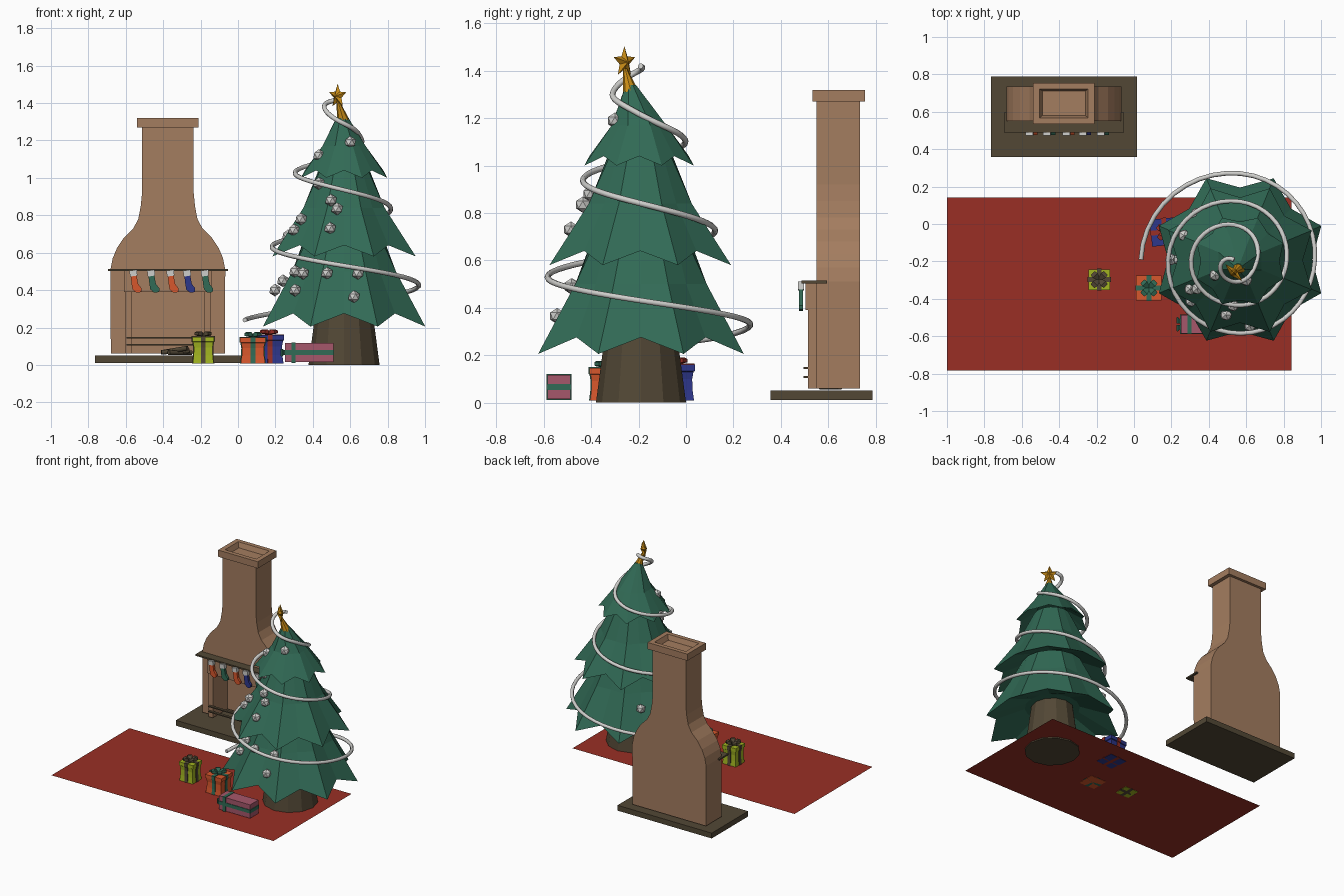
import bpy, bmesh, math
from mathutils import Vector, Matrix

if "Cube" in bpy.data.objects:
    bpy.data.objects.remove(bpy.data.objects["Cube"])

def mat(name, r, g, b):
    m = bpy.data.materials.new(name)
    m.diffuse_color = (r, g, b, 1)
    m.use_nodes = True
    m.node_tree.nodes["Principled BSDF"].inputs["Base Color"].default_value = m.diffuse_color
    return m

RED = mat("rug_red", .32, .028, .018)
GREEN = mat("pine_green", .031, .145, .092)
BRICK = mat("brick_tan", .37, .205, .115)
DARK = mat("dark_brown", .085, .064, .036)
ORANGE = mat("orange", .68, .095, .025)
BLUE = mat("blue", .027, .038, .26)
LIME = mat("lime", .36, .46, .015)
PINK = mat("pink", .38, .095, .145)
WHITE = mat("silver_white", .62, .62, .60)
GOLD = mat("gold", .58, .26, .008)

def mesh(name, verts, faces, m):
    """Mesh object from points and faces, with normals made consistent."""
    bm = bmesh.new()
    vs = [bm.verts.new(v) for v in verts]
    for f in faces:
        bm.faces.new([vs[i] for i in f])
    bmesh.ops.recalc_face_normals(bm, faces=bm.faces)
    me = bpy.data.meshes.new(name)
    bm.to_mesh(me)
    bm.free()
    me.materials.append(m)
    ob = bpy.data.objects.new(name, me)
    bpy.context.collection.objects.link(ob)
    return ob

def loft(name, rings, m, caps=True):
    """Skin a list of rings that have equal point counts."""
    n = len(rings[0])
    faces = [(k*n+i, k*n+(i+1) % n, (k+1)*n+(i+1) % n, (k+1)*n+i)
             for k in range(len(rings)-1) for i in range(n)]
    if caps:
        faces += [tuple(range(n)), tuple(range((len(rings)-1)*n, len(rings)*n))]
    return mesh(name, [p for r in rings for p in r], faces, m)

def rect(x0, x1, y0, y1, z):
    return [(x0, y0, z), (x1, y0, z), (x1, y1, z), (x0, y1, z)]

def box(name, x0, x1, y0, y1, z0, z1, m):
    return loft(name, [rect(x0, x1, y0, y1, z0), rect(x0, x1, y0, y1, z1)], m)

def circle(c, r, n, z):
    return [(c[0]+r*math.cos(2*math.pi*i/n), c[1]+r*math.sin(2*math.pi*i/n), z) for i in range(n)]

def extrude_y(name, outline, y0, y1, m):
    return loft(name, [[(x, y, z) for x, z in outline] for y in (y0, y1)], m)

def tube(name, pts, r, m, n=6):
    cu = bpy.data.curves.new(name, 'CURVE')
    cu.dimensions, cu.bevel_depth, cu.bevel_resolution, cu.use_fill_caps = '3D', r, n//2-2, True
    sp = cu.splines.new('POLY')
    sp.points.add(len(pts)-1)
    for p, q in zip(sp.points, pts):
        p.co = (*q, 1)
    cu.materials.append(m)
    ob = bpy.data.objects.new(name, cu)
    bpy.context.collection.objects.link(ob)
    return ob

# Rug
mesh("rug", rect(-1, .843, -.783, .142, .01), [(0, 1, 2, 3)], RED)

# Tree trunk
CX, CY = .567, -.19
loft("tree_trunk", [circle((CX, CY), .19, 12, 0), circle((CX, CY), .145, 12, .34)], DARK)

# Tree tiers: zigzag skirts with 8 tips and a hollow underside
def zigzag(c, r_tip, r_dip, z_tip, z_dip):
    pts = []
    for i in range(16):
        a = math.radians(22.5*i)
        r, z = (r_tip, z_tip) if i % 2 else (r_dip, z_dip)
        pts.append((c[0]+r*math.cos(a), c[1]+r*math.sin(a), z))
    return pts

tiers = [("lower", (CX, CY), .47, .385, .205, .275, .30, .27, .50, .21, .68),
         ("middle", (CX, CY-.003), .415, .335, .58, .64, .235, .215, .84, .125, 1.07),
         ("upper", (CX, CY-.008), .25, .21, 1.0, 1.04, .125, .115, 1.17, .022, 1.34)]
for name, c, rt, rd, zt, zd, mt, md, mz, top, ztop in tiers:
    tip = (c[0]-.01, c[1]-.035) if name == "upper" else c
    loft(name+"_branches", [circle(c, .1*rt/.25, 16, zd+.07), zigzag(c, rt, rd, zt, zd),
                            zigzag(c, mt, md, mz, mz), circle(tip, top, 16, ztop)], GREEN)

# Star with its cone socket, facing the front left corner
cone_top = (.535, -.257)
loft("star_socket", [circle((.563, -.232), .034, 8, 1.31), circle(cone_top, .008, 8, 1.41)], GOLD)
star = []
for i in range(10):
    a, r = math.pi/2+i*math.pi/5, (.03 if i % 2 else .067)
    star.append((r*math.cos(a), 0, r*math.sin(a)))
star += [(0, -.022, 0), (0, .022, 0)]
ob = mesh("star", star, [(i, (i+1) % 10, c) for i in range(10) for c in (10, 11)], GOLD)
ob.matrix_world = Matrix.Translation((.533, -.26, 1.437)) @ Matrix.Rotation(-math.pi/4, 4, 'Z')

# Garland: radius and height at each quarter turn, clockwise from the left
quarters = [(.53, .24), (.46, .335), (.40, .43), (.395, .53), (.385, .635), (.31, .735), (.25, .84),
            (.245, .935), (.262, 1.03), (.18, 1.12), (.10, 1.22), (.10, 1.30), (.075, 1.39), (.03, 1.42)]
path, steps = [], 10
for k in range(len(quarters)-1):
    p = [quarters[min(max(j, 0), len(quarters)-1)] for j in (k-1, k, k+1, k+2)]
    for s in range(steps + (k == len(quarters)-2)):
        t = s/steps
        r, z = [.5*(2*p[1][d]+(p[2][d]-p[0][d])*t+(2*p[0][d]-5*p[1][d]+4*p[2][d]-p[3][d])*t*t
                    + (3*p[1][d]-p[0][d]-3*p[2][d]+p[3][d])*t**3) for d in (0, 1)]
        a = math.pi-(k+t)*math.pi/2
        lean = max(0, z-1.1)*.1
        path.append((CX-lean+r*math.cos(a), CY-lean+r*math.sin(a), z))
tube("garland", path, .0125, WHITE, 8)

# Baubles on the front left of the tree: x, height, side (-1 front, 1 back)
def cone_radius(z):
    for z0, r0, z1, r1 in ((1.0, .23, 1.33, .03), (.59, .38, 1.0, .16), (.2, .43, .59, .26)):
        if z >= z0:
            return r0+(r1-r0)*(z-z0)/(z1-z0)

baubles = [(.60, 1.19, -1), (.433, 1.12, -1), (.433, .97, -1), (.497, .88, -1), (.53, .835, -1),
           (.337, .78, -1), (.492, .73, -1), (.30, .72, -1), (.267, .69, 1), (.305, .50, -1),
           (.348, .49, -1), (.476, .49, -1), (.642, .49, -1), (.24, .45, 1), (.198, .40, -1),
           (.305, .40, -1), (.62, .365, -1), (.335, .41, 1)]
for x, z, side in baubles:
    y = CY+side*math.sqrt(max(0, cone_radius(z)**2-(x-CX)**2))
    bpy.ops.mesh.primitive_ico_sphere_add(subdivisions=1, radius=.034, location=(x, y, z))
    bpy.context.object.name = "bauble"
    bpy.context.object.data.materials.append(WHITE)

# Fireplace: hearth slab, curved chimney breast with an open firebox, back wall
FX = -.375
box("hearth", -.765, .017, .357, .788, .01, .05, DARK)
side = [(.305, .06), (.307, .51), (.295, .57), (.272, .625), (.235, .68), (.185, .73),
        (.158, .78), (.145, .85), (.138, .92), (.138, 1.28)]
arch = [(FX+w, z) for w, z in side] + [(FX-w, z) for w, z in reversed(side)]
opening = [(FX-.195, .06), (FX-.195, .39), (FX+.195, .39), (FX+.195, .06)]
extrude_y("chimney_breast", arch+opening, .55, .69, BRICK)
extrude_y("chimney_back", arch, .69, .735, BRICK)

# Chimney cap: hollow frame
def cap_ring(w, d, z):
    return rect(FX-w, FX+w, .645-d, .645+d, z)
loft("chimney_cap", [cap_ring(.138, .09, 1.27), cap_ring(.165, .11, 1.27), cap_ring(.165, .11, 1.32),
                     cap_ring(.13, .078, 1.32), cap_ring(.115, .065, 1.283)], BRICK)

# Mantel: header, two posts, shelf
box("mantel_header", -.61, -.143, .505, .55, .39, .503, BRICK)
for s in (-1, 1):
    box("mantel_post", FX+s*.212-.017, FX+s*.212+.017, .515, .55, .06, .39, BRICK)
box("mantel_shelf", -.695, -.053, .488, .595, .503, .514, DARK)

# Fire guard bars and logs
for z in (.107, .146):
    box("guard_bar", -.595, -.15, .497, .517, z-.004, z+.004, DARK)
for a, b in (((-.41, .6, .068), (-.26, .62, .075)), ((-.40, .64, .068), (-.27, .57, .09)),
             ((-.37, .57, .066), (-.25, .65, .066))):
    tube("log", [a, b], .014, DARK)

# Stockings
sock = [(-.024, .09), (.008, .09), (.016, .045), (.034, .022), (.034, .006), (.022, -.002),
        (.004, 0), (-.014, .016), (-.018, .04)]
for x, m in zip((-.55, -.455, -.352, -.263, -.168), (ORANGE, GREEN, ORANGE, BLUE, GREEN)):
    extrude_y("stocking", [(x+u, .388+v) for u, v in sock], .476, .494, m)
    extrude_y("stocking_cuff", [(x+u, .388+v) for u, v in
              ((-.031, .115), (.009, .122), (.012, .09), (-.027, .084))], .472, .498, WHITE)

# Gifts: pinched box, crossed ribbons and a bow of four loops
def gift(name, c, hx, hy, h, m, ribbon, turn=0, pinch=.86, bow=True):
    levels = [(0, .96), (.3, pinch+.02), (.6, pinch), (.8, .93), (.82, 1), (1, 1)] if pinch < 1 else [(0, 1), (1, 1)]
    parts = []
    def stack(label, wx, wy, mt, grow=0):
        parts.append(loft(label, [rect(-wx(s), wx(s), -wy(s), wy(s), t*h+(grow if t == 1 else 0))
                                  for t, s in levels], mt))
    w = .013
    stack(name, lambda s: hx*s, lambda s: hy*s, m)
    stack(name+"_ribbon_long", lambda s: hx*s+.004, lambda s: w, ribbon, .004)
    stack(name+"_ribbon_cross", lambda s: w, lambda s: hy*s+.004, ribbon, .004)
    if bow:
        for k in range(4):
            a = math.pi/4+k*math.pi/2
            d, n = Vector((math.cos(a), math.sin(a), 0)), Vector((-math.sin(a), math.cos(a), 0))
            rings = [[tuple(d*u+n*v*e+Vector((0, 0, h+z))) for v, z in
                      ((-1, z0), (1, z0), (1, z1), (-1, z1))]
                     for u, e, z0, z1 in ((0, .008, .002, .012), (.03, .018, .006, .03), (.05, .014, .01, .024))]
            parts.append(loft(name+"_bow", rings, ribbon))
    for p in parts:
        p.matrix_world = Matrix.Translation(c) @ Matrix.Rotation(turn, 4, 'Z')

gift("lime_gift", (-.186, -.297, .008), .058, .055, .142, LIME, DARK)
gift("orange_gift", (.08, -.342, .008), .068, .066, .138, ORANGE, GREEN)
gift("blue_gift", (.165, -.042, .008), .075, .072, .152, BLUE, RED, .1)

# Long gift lying on its side, ribbon round its length and near its left end
box("pink_gift", .25, .51, -.585, -.487, .015, .116, PINK)
box("pink_gift_ribbon_long", .246, .514, -.589, -.483, .053, .079, GREEN)
box("pink_gift_ribbon_cross", .285, .308, -.589, -.483, .011, .120, GREEN)
for s in (-1, 1):
    loft("pink_gift_bow", [[(.25-u, -.536+s*v, .066+e*k) for v, k in
         ((.004, -1), (.004+w, -1), (.004+w, 1), (.004, 1))] for u, w, e in
         ((0, .018, .01), (.016, .036, .022), (.024, .03, .016))], GREEN)
